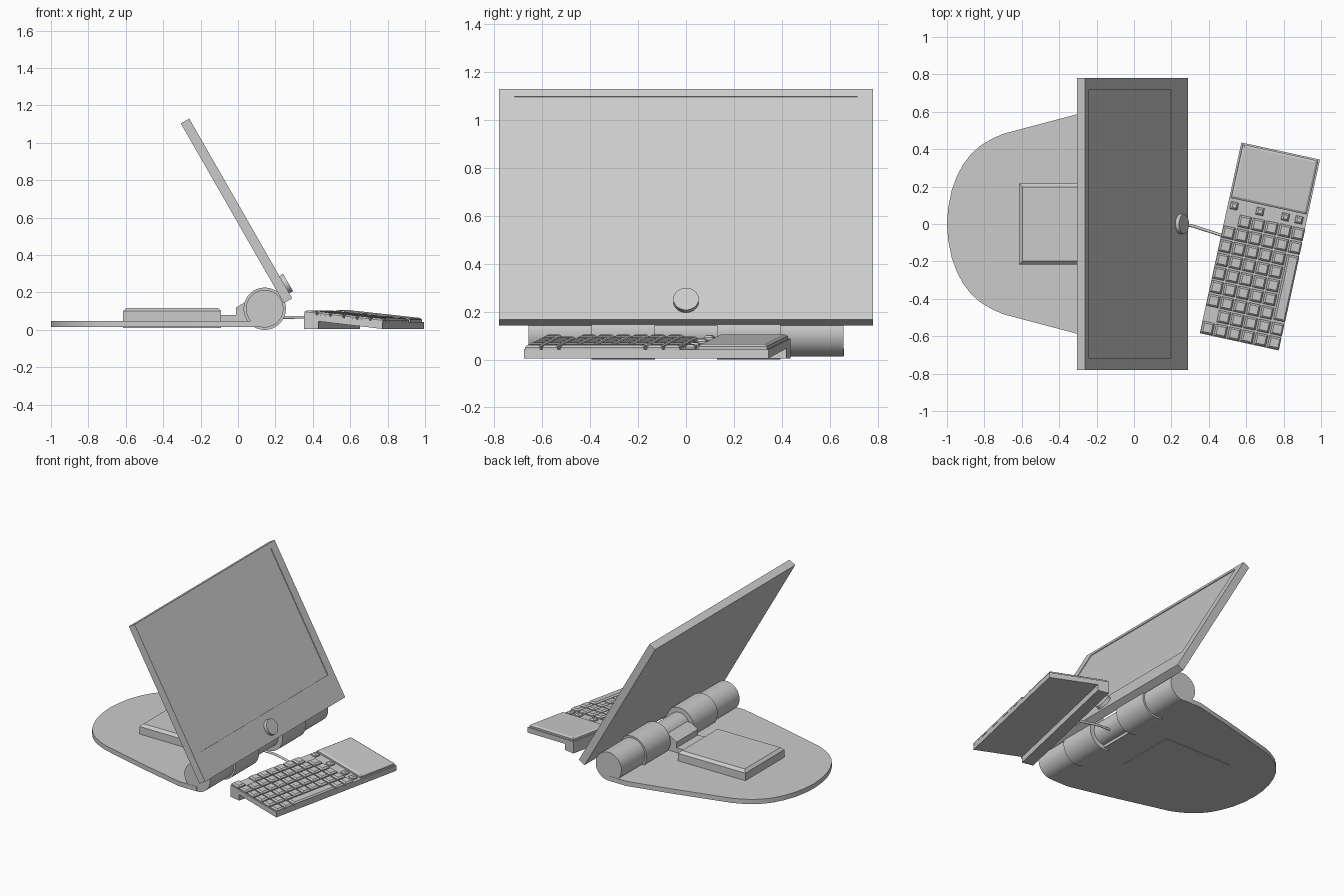
import bpy, bmesh
from math import radians, pi
from mathutils import Matrix, Vector

if "Cube" in bpy.data.objects:
    bpy.data.objects.remove(bpy.data.objects["Cube"])


def finish(bm, name, mat=None, smooth=False):
    bmesh.ops.recalc_face_normals(bm, faces=bm.faces)
    me = bpy.data.meshes.new(name)
    bm.to_mesh(me)
    bm.free()
    ob = bpy.data.objects.new(name, me)
    bpy.context.collection.objects.link(ob)
    if mat:
        ob.matrix_world = mat
    if smooth:
        bpy.ops.object.select_all(action='DESELECT')
        ob.select_set(True)
        bpy.context.view_layer.objects.active = ob
        bpy.ops.object.shade_smooth_by_angle(angle=radians(35))
    return ob


def add_box(bm, x0, x1, y0, y1, z0, z1, taper=0.0):
    """Box whose top is drawn in by taper on every side."""
    ring = lambda z, t: [bm.verts.new(p) for p in (
        (x0 + t, y0 + t, z), (x1 - t, y0 + t, z), (x1 - t, y1 - t, z), (x0 + t, y1 - t, z))]
    a, b = ring(z0, 0), ring(z1, taper)
    bm.faces.new(a[::-1])
    bm.faces.new(b)
    for i in range(4):
        j = (i + 1) % 4
        bm.faces.new((a[i], a[j], b[j], b[i]))


def prism(bm, pts, vec):
    """Extrude a closed outline along vec."""
    f = bm.faces.new([bm.verts.new(p) for p in pts])
    r = bmesh.ops.extrude_face_region(bm, geom=[f])
    bmesh.ops.translate(bm, vec=vec, verts=[v for v in r['geom'] if isinstance(v, bmesh.types.BMVert)])


def cylinder(name, r, y0, y1, x=0.143, z=0.113, seg=48):
    bm = bmesh.new()
    m = Matrix.Translation((x, (y0 + y1) / 2, z)) @ Matrix.Rotation(pi / 2, 4, 'X')
    bmesh.ops.create_cone(bm, cap_ends=True, segments=seg, radius1=r, radius2=r, depth=y1 - y0, matrix=m)
    return finish(bm, name, smooth=True)


# base plate: rounded tongue, mirrored half outline
half = [(0.14, 0.66), (0.0, 0.66), (-0.3, 0.588), (-0.70, 0.482), (-0.76, 0.455), (-0.82, 0.42),
        (-0.87, 0.375), (-0.91, 0.325), (-0.945, 0.26), (-0.975, 0.18), (-0.993, 0.09)]
outline = half + [(-1.0, 0)] + [(x, -y) for x, y in reversed(half)]
bm = bmesh.new()
prism(bm, [(x, y, 0.014) for x, y in outline], (0, 0, 0.033))
finish(bm, "base_plate", smooth=True)

# housing on the base with chamfered top
bm = bmesh.new()
add_box(bm, -0.615, -0.09, -0.217, 0.217, 0.01, 0.1)
add_box(bm, -0.615, -0.09, -0.217, 0.217, 0.1, 0.118, 0.018)
finish(bm, "base_housing")

# saddle between housing and hinge
bm = bmesh.new()
add_box(bm, -0.1, 0.02, -0.12, 0.12, 0.04, 0.08)
side = [(-0.01, 0.04), (-0.01, 0.12), (0.045, 0.152), (0.10, 0.152), (0.10, 0.04)]
prism(bm, [(x, -0.12, z) for x, z in side], (0, 0.24, 0))
finish(bm, "hinge_saddle")

# hinge barrels
for s, side_name in ((1, "far"), (-1, "near")):
    cylinder("hinge_inner_" + side_name, 0.113, *sorted((s * 0.13, s * 0.395)))
    cylinder("hinge_outer_" + side_name, 0.1, *sorted((s * 0.39, s * 0.658)))
cylinder("hinge_core", 0.08, -0.135, 0.135)

# tilted screen with recessed display
tilt = Matrix.Translation((0.29, 0, 0.168)) @ Matrix.Rotation(radians(-29.8), 4, 'Y')
bm = bmesh.new()
add_box(bm, -0.052, 0, -0.78, 0.78, 0, 1.108)
bm.normal_update()
front = max(bm.faces, key=lambda f: f.calc_center_median().x)
bmesh.ops.inset_individual(bm, faces=[front], thickness=0.05)
for v in front.verts:
    v.co.y = 0.717 if v.co.y > 0 else -0.717
    v.co.z = 1.072 if v.co.z > 0.5 else 0.18
r = bmesh.ops.extrude_discrete_faces(bm, faces=[front])
bmesh.ops.translate(bm, vec=(-0.005, 0, 0), verts=r['faces'][0].verts[:])
finish(bm, "screen", tilt)

# round knob under the display
bm = bmesh.new()
bmesh.ops.create_cone(bm, cap_ends=True, segments=32, radius1=0.053, radius2=0.053, depth=0.03,
                      matrix=Matrix.Translation((0.008, 0, 0.085)) @ Matrix.Rotation(pi / 2, 4, 'Y'))
finish(bm, "screen_knob", tilt, smooth=True)

# keyboard: local x runs back to front, local y along its length
kb = Matrix.Translation((0.673, -0.12, 0)) @ Matrix.Rotation(radians(-12.3), 4, 'Z')
W, L = 0.215, 0.522
bm = bmesh.new()
wedge = [(-W, 0.055), (-W, 0.088), (W, 0.042), (W, 0.005)]
prism(bm, [(x, -L, z) for x, z in wedge], (0, 2 * L, 0))
finish(bm, "keyboard_body", kb)
bm = bmesh.new()
foot = [(-W, 0.004), (-W, 0.06), (-W + 0.08, 0.05), (-W + 0.08, 0.004)]
prism(bm, [(x, -L, z) for x, z in foot], (0, 2 * L, 0))
finish(bm, "keyboard_foot", kb)

# keys and pad sit on the sloping deck
deck = kb @ Matrix.Translation((0, 0, 0.065)) @ Matrix.Rotation(radians(6.1), 4, 'Y')
bm = bmesh.new()


def key(x, y, hx, hy):
    add_box(bm, x - hx, x + hx, y - hy, y + hy, -0.003, 0.009)
    add_box(bm, x - hx, x + hx, y - hy, y + hy, 0.009, 0.018, 0.009)


for row in range(9):
    for col in range(6):
        if (col == 0 and row in (1, 8)) or (col == 5 and 2 <= row <= 6):
            continue
        key(-0.182 + 0.0735 * col, -0.486 + 0.0745 * row, 0.032, 0.032)
key(0.186, -0.188, 0.032, 0.178)
for x in (-0.182, -0.04, 0.1, 0.175):
    key(x, 0.183, 0.02, 0.02)
finish(bm, "keys", deck)
bm = bmesh.new()
add_box(bm, -0.207, 0.207, 0.22, 0.514, -0.003, 0.012)
add_box(bm, -0.207, 0.207, 0.22, 0.514, 0.012, 0.02, 0.012)
finish(bm, "keyboard_pad", deck)

# cable from hinge to keyboard
cu = bpy.data.curves.new("cable", 'CURVE')
cu.dimensions = '3D'
cu.bevel_depth = 0.008
cu.bevel_resolution = 3
cu.use_fill_caps = True
sp = cu.splines.new('BEZIER')
path = [(0.2, 0.0, 0.066), (0.3, -0.008, 0.067), (0.38, -0.032, 0.068), (0.51, -0.075, 0.07)]
sp.bezier_points.add(len(path) - 1)
for p, c in zip(sp.bezier_points, path):
    p.co = Vector(c)
    p.handle_left_type = p.handle_right_type = 'AUTO'
bpy.context.collection.objects.link(bpy.data.objects.new("cable", cu))
